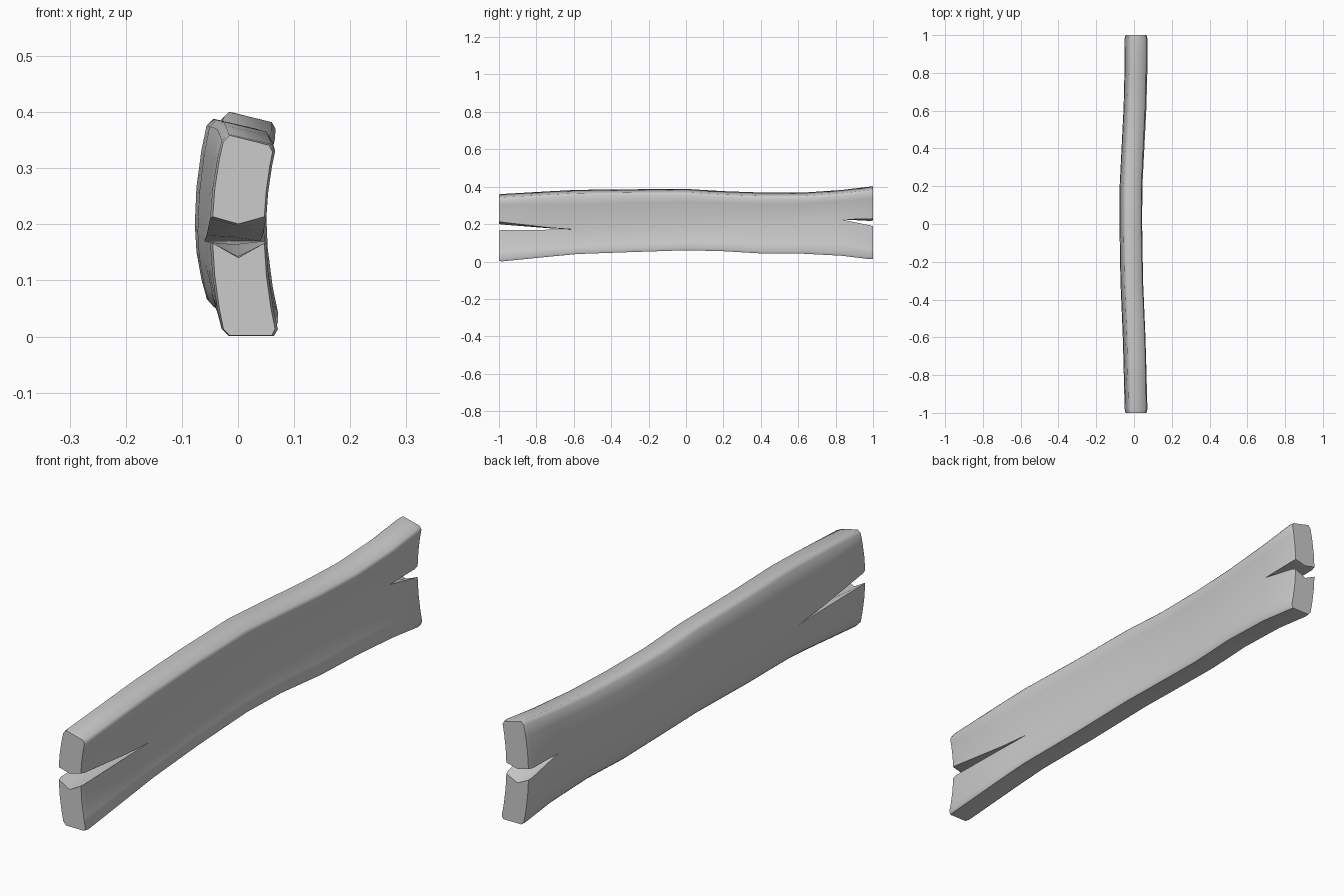
import bpy
import bmesh

cube = bpy.data.objects.get("Cube")
if cube:
    bpy.data.objects.remove(cube)

wood = bpy.data.materials.new("plain grey")
wood.use_nodes = True
grey = (0.6, 0.6, 0.6, 1)
wood.diffuse_color = grey
wood.node_tree.nodes["Principled BSDF"].inputs["Base Color"].default_value = grey

# Stations along the plank: y, sideways shift, bottom, top, lower lip, upper lip
STATIONS = [
    (-1, 0, 0, .36, .168, .212),
    (-.98, 0, .001, .361, .168, .21),
    (-.72, -.006, .027, .376, .17, .18),
    (-.58, -.01, .04, .383, .17, .17),
    (-.3, -.022, .05, .386, .185, .185),
    (0, -.027, .06, .388, .2, .2),
    (.2, -.026, .055, .376, .205, .205),
    (.42, -.015, .042, .368, .21, .21),
    (.62, -.005, .042, .368, .218, .218),
    (.83, 0, .031, .382, .225, .225),
    (.98, 0, .013, .4, .194, .227),
    (1, 0, .012, .402, .19, .228),
]
CHAMFER = .012


def section(station, upper):
    """One closed ring of the upper or lower half of the warped plank."""
    y, shift, bottom, top, low_lip, high_lip = station
    gap = high_lip - low_lip
    lip, rim = (high_lip, top) if upper else (low_lip, bottom)
    out = 1 if upper else -1
    dip = gap * (.3 if upper else .6)
    mid = (low_lip + high_lip) / 2

    def centre(z):
        reach = (top - mid) if z > mid else (mid - bottom)
        return shift + .024 * ((z - mid) / reach) ** 2

    def side(sign):
        edge = rim - (.018 if upper and sign > 0 else 0)
        heights = [lip, lip + (edge - lip) * .35, lip + (edge - lip) * .7,
                   edge - out * CHAMFER]
        pts = [(centre(z) + sign * .05, z) for z in heights]
        pts.append((centre(edge) + sign * (.05 - CHAMFER * .8), edge))
        return pts

    ring = side(1) + side(-1)[::-1] + [(shift, lip - dip)]
    # Ease the end corners
    if abs(y) == 1:
        cz = (lip + rim) / 2
        ring = [(x + (centre(cz) - x) * .08, z + (cz - z) * .02) for x, z in ring]
    return [(x, y, z) for x, z in ring]


bm = bmesh.new()
for upper in (True, False):
    rings = [[bm.verts.new(p) for p in section(s, upper)] for s in STATIONS]
    count = len(rings[0])
    for i in range(len(rings) - 1):
        closed = all(s[4] == s[5] for s in STATIONS[i:i + 2])
        for j in range(count):
            # The halves are joined wherever the split is closed
            if closed and j >= count - 2:
                continue
            k = (j + 1) % count
            bm.faces.new((rings[i][j], rings[i][k], rings[i + 1][k], rings[i + 1][j]))
    # End grain, as strips across the thickness
    for ring in (rings[0], rings[-1]):
        bm.faces.new((ring[-1], ring[0], ring[1], ring[-3], ring[-2])) 
        for j in range(1, 4):
            bm.faces.new((ring[j], ring[j + 1], ring[8 - j], ring[9 - j - 0]))

# Weld the halves, drop unused points and face everything outward
bmesh.ops.remove_doubles(bm, verts=bm.verts, dist=.0005)
bmesh.ops.delete(bm, geom=[v for v in bm.verts if not v.link_faces], context="VERTS")
bmesh.ops.recalc_face_normals(bm, faces=bm.faces)

mesh = bpy.data.meshes.new("split_plank")
bm.to_mesh(mesh)
bm.free()
mesh.materials.append(wood)
plank = bpy.data.objects.new("split_plank", mesh)
bpy.context.collection.objects.link(plank)
bpy.context.view_layer.objects.active = plank
plank.select_set(True)
bpy.ops.object.shade_smooth_by_angle(angle=1.05)
